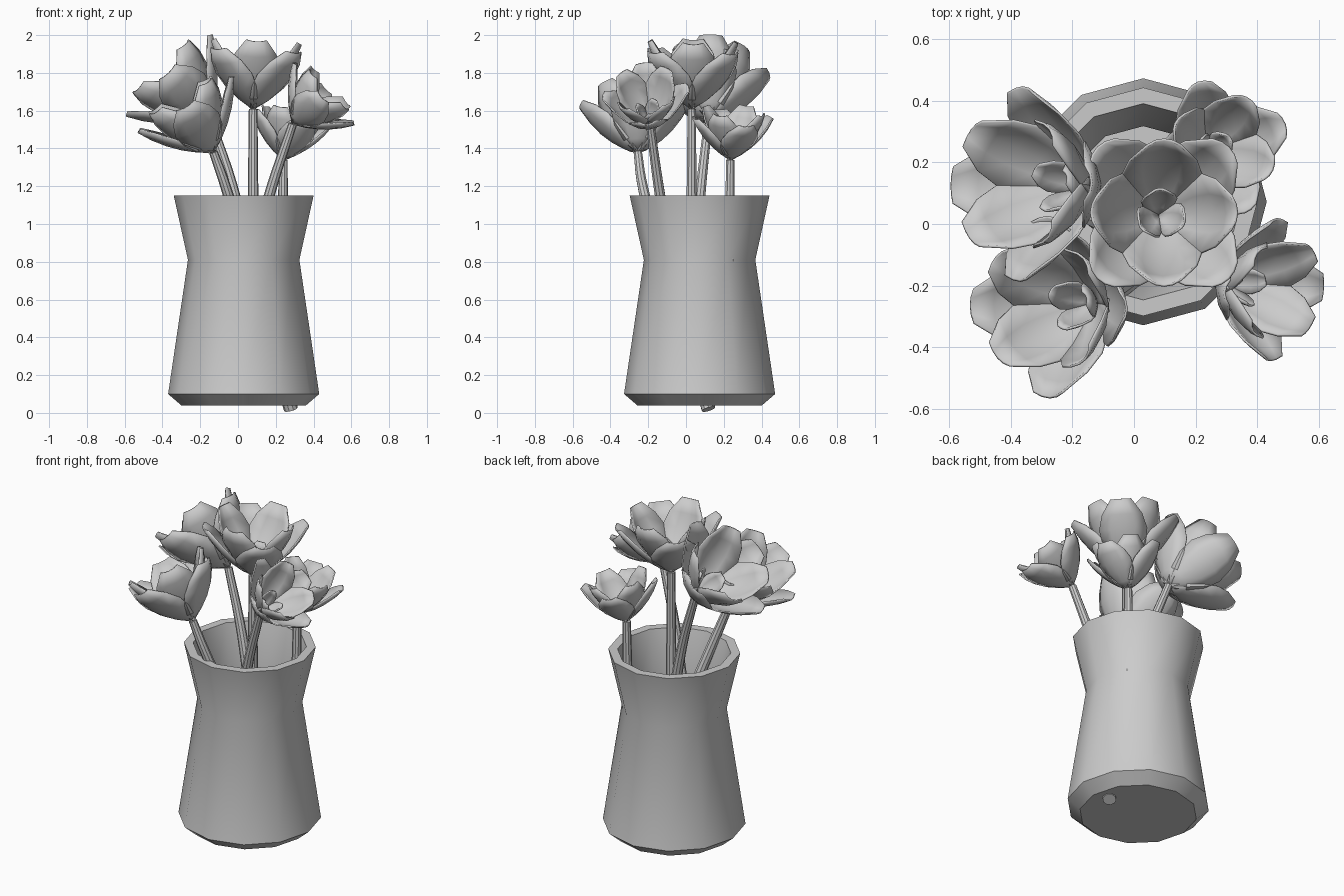
import bpy, bmesh, math
from mathutils import Vector, Matrix

if "Cube" in bpy.data.objects:
    bpy.data.objects.remove(bpy.data.objects["Cube"])


def add_object(name, bm, angle=35):
    bmesh.ops.recalc_face_normals(bm, faces=bm.faces)
    me = bpy.data.meshes.new(name)
    bm.to_mesh(me)
    bm.free()
    ob = bpy.data.objects.new(name, me)
    bpy.context.collection.objects.link(ob)
    bpy.ops.object.select_all(action='DESELECT')
    bpy.context.view_layer.objects.active = ob
    ob.select_set(True)
    bpy.ops.object.shade_smooth_by_angle(angle=math.radians(angle))
    return ob


# Vase: twelve-sided hollow turned profile (radius, height)
def build_vase(center, sides=12):
    profile = [(0.33, 0.04), (0.40, 0.10), (0.295, 0.81), (0.37, 1.15),
               (0.318, 1.15), (0.245, 0.81), (0.345, 0.12)]
    bm = bmesh.new()
    rings = []
    for r, z in profile:
        rings.append([bm.verts.new((center[0] + r * math.cos(i * math.tau / sides),
                                    center[1] + r * math.sin(i * math.tau / sides), z))
                      for i in range(sides)])
    for a, b in zip(rings, rings[1:]):
        for i in range(sides):
            j = (i + 1) % sides
            bm.faces.new((a[i], a[j], b[j], b[i]))
    bm.faces.new(rings[0])
    bm.faces.new(rings[-1])
    add_object("vase", bm)


# Stem: tapered round tube swept along a smooth path
def build_stem(name, points, sides=10, steps=5):
    p = [Vector(q) for q in points]
    p = [2 * p[0] - p[1]] + p + [2 * p[-1] - p[-2]]
    path = []
    for k in range(1, len(p) - 2):
        for s in range(steps):
            t = s / steps
            a, b, c, d = p[k - 1:k + 3]
            path.append(0.5 * (2 * b + (c - a) * t + (2 * a - 5 * b + 4 * c - d) * t * t
                               + (3 * b - a - 3 * c + d) * t ** 3))
    path.append(p[-2])
    bm = bmesh.new()
    rings = []
    for k, q in enumerate(path):
        tangent = (path[min(k + 1, len(path) - 1)] - path[max(k - 1, 0)]).normalized()
        side = tangent.cross(Vector((0, 1, 0))).normalized()
        up = side.cross(tangent)
        r = 0.038 - 0.015 * k / (len(path) - 1)
        rings.append([bm.verts.new(q + r * (math.cos(i * math.tau / sides) * side
                                            + math.sin(i * math.tau / sides) * up))
                      for i in range(sides)])
    for a, b in zip(rings, rings[1:]):
        for i in range(sides):
            j = (i + 1) % sides
            bm.faces.new((a[i], a[j], b[j], b[i]))
    bm.faces.new(rings[0])
    bm.faces.new(rings[-1])
    add_object(name, bm)


# Petal: cupped sheet, narrow at the base and broad near the tip
def add_petal(bm, matrix, length, width, lean_start, lean_end):
    widths = [0.10, 0.56, 0.88, 1.0, 0.84, 0.42]
    n = len(widths) - 1
    r = h = 0.0
    rows = []
    for k, w in enumerate(widths):
        if k:
            lean = math.radians(lean_start + (lean_end - lean_start) * (k - 0.5) / n)
            r += length / n * math.sin(lean)
            h += length / n * math.cos(lean)
        row = []
        for i in range(5):
            v = (i - 2) / 2
            x = v * width * w / 2
            cup = 0.22 * width * w * v * v
            row.append(bm.verts.new(matrix @ Vector((r - cup * 0.8, x, h + cup * 0.4))))
        rows.append(row)
    for a, b in zip(rows, rows[1:]):
        for i in range(4):
            bm.faces.new((a[i], a[i + 1], b[i + 1], b[i]))


# Bloom: outer and middle rings of four petals and three small heart petals
def build_bloom(name, base, axis, length, spin):
    rot = Vector((0, 0, 1)).rotation_difference(Vector(axis)).to_matrix().to_4x4()
    place = Matrix.Translation(base) @ rot
    bm = bmesh.new()
    for count, size, wide, start, end, turn in ((4, 1.0, 0.62, 62, 28, 0),
                                                (4, 1.0, 0.60, 52, 16, 45),
                                                (3, 0.45, 0.27, 45, 5, 20)):
        for i in range(count):
            ang = math.radians(spin + turn) + i * math.tau / count
            add_petal(bm, place @ Matrix.Rotation(ang, 4, 'Z'),
                      length * size, length * wide, start, end)
    ob = add_object(name, bm, 40)
    mod = ob.modifiers.new("thickness", 'SOLIDIFY')
    mod.thickness = 0.008
    mod.offset = 0


build_vase((0.03, 0.072))

# name, stem path, bloom axis, petal length, spin
flowers = [
    ("center", [(0.08, 0.03, 0.14), (0.08, 0.03, 0.9), (0.08, 0.03, 1.61)],
     (0.05, 0.02, 1), 0.43, -45),
    ("back_right", [(0.235, 0.23, 0.14), (0.235, 0.23, 0.8), (0.24, 0.235, 1.34)],
     (0.2, 0.06, 1), 0.32, 20),
    ("front_right", [(-0.12, 0.02, 0.14), (0.07, -0.08, 0.8), (0.18, -0.145, 1.2),
                     (0.29, -0.19, 1.53)], (0.72, -0.1, 0.7), 0.33, 0),
    ("front_left", [(0.28, 0.12, 0.02), (0.07, -0.11, 0.75), (-0.06, -0.225, 1.18),
                    (-0.13, -0.255, 1.38)], (-0.5, -0.05, 0.86), 0.42, 0),
    ("back_left", [(0.16, 0.0, 0.14), (0.07, 0.04, 0.75), (-0.03, 0.08, 1.2),
                   (-0.15, 0.12, 1.56)], (-0.68, 0.03, 0.72), 0.45, 0),
]
for name, path, axis, length, spin in flowers:
    build_stem("stem_" + name, path)
    build_bloom("bloom_" + name, path[-1], axis, length, spin)
